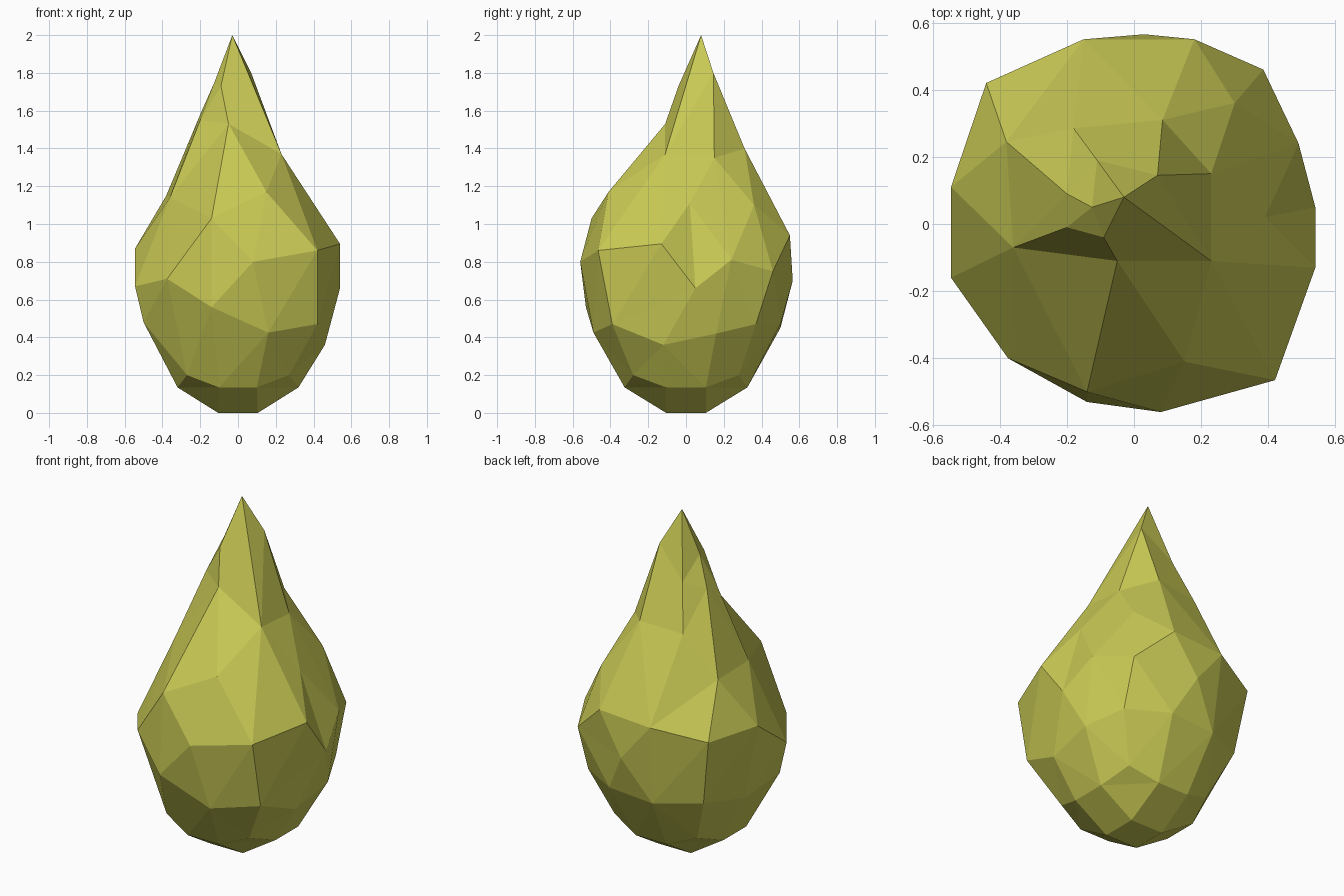
import bpy, bmesh, math
from mathutils import Vector

if "Cube" in bpy.data.objects:
    bpy.data.objects.remove(bpy.data.objects["Cube"])

# Leaning spire and shoulders
spire = [
    (-.03, .08, 2), (.07, .145, 1.8), (-.125, .05, 1.75), (-.09, -.04, 1.73),
    (-.11, .19, 1.63), (-.2, .09, 1.58), (-.2, -.01, 1.55), (-.05, -.11, 1.53),
    (.085, .31, 1.4), (-.18, .285, 1.38), (.23, -.11, 1.37), (.23, .15, 1.35),
    (.15, -.41, 1.17), (-.38, .245, 1.15), (-.36, -.07, 1.14),
    (.39, .02, 1.11), (.3, .36, 1.1), (-.14, -.5, 1.03),
]
# Widest part of the belly
belly = [
    (.18, .55, .94), (-.15, .55, .92), (.54, -.13, .895), (-.545, .11, .87),
    (.42, -.465, .86), (-.44, .42, .86), (.49, .24, .81), (.08, -.56, .8),
    (.385, .46, .75), (-.375, -.4, .71), (.03, .565, .7), (-.545, -.16, .67),
    (.54, .05, .66),
]
# Lower belly
lower = [
    (-.14, -.53, .56), (.16, -.49, .425), (.42, -.39, .47), (.46, -.12, .36),
    (.475, .16, .42), (.38, .37, .47), (.15, .5, .47), (-.13, .5, .45),
    (-.38, .38, .47), (-.47, .12, .43), (-.5, -.16, .48),
]
points = spire + belly + lower

# Base: four-cornered foot and the twelve-point ring above it
for sx in (-1, 1):
    for sy in (-1, 1):
        points += [(sx * .105, sy * .105, 0), (sx * .27, sy * .28, .2),
                   (sx * .32, sy * .105, .135), (sx * .1, sy * .325, .135)]


def on_sphere(p):
    """Spread a point over a unit sphere by height and heading round the leaning axis."""
    lean = max(0, p.z - 1)
    heading = math.atan2(p.y - .08 * lean, p.x + .03 * lean)
    polar = math.pi * (2 - p.z) / 2.08
    return Vector((math.sin(polar) * math.cos(heading),
                   math.sin(polar) * math.sin(heading), math.cos(polar)))


# Skin the points on the sphere, then move them to their real places
bm = bmesh.new()
pairs = []
for p in map(Vector, points):
    pairs.append((bm.verts.new(on_sphere(p)), p))
bmesh.ops.convex_hull(bm, input=bm.verts[:])
for v, p in pairs:
    v.co = p
bmesh.ops.recalc_face_normals(bm, faces=bm.faces[:])

mesh = bpy.data.meshes.new("droplet")
bm.to_mesh(mesh)
bm.free()
mat = bpy.data.materials.new("olive yellow")
mat.diffuse_color = (.58, .58, .09, 1)
mat.use_nodes = True
mat.node_tree.nodes["Principled BSDF"].inputs["Base Color"].default_value = mat.diffuse_color
mesh.materials.append(mat)
obj = bpy.data.objects.new("droplet", mesh)
bpy.context.collection.objects.link(obj)
